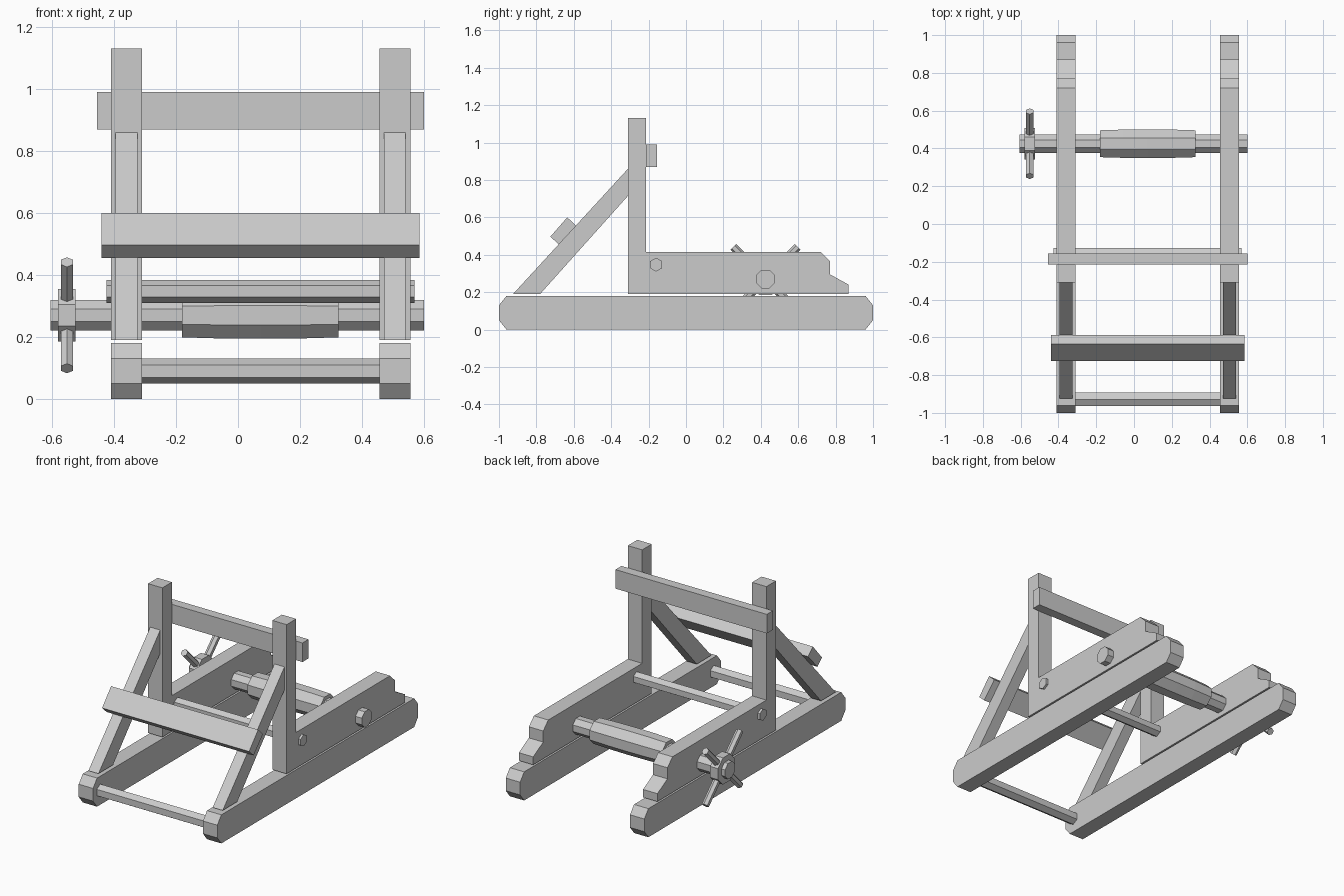
import bpy, bmesh
from math import pi, sin, cos, radians

if "Cube" in bpy.data.objects:
    bpy.data.objects.remove(bpy.data.objects["Cube"])


def loft(name, rings):
    """Closed solid through rings of points with equal counts."""
    bm = bmesh.new()
    vs = [[bm.verts.new(p) for p in ring] for ring in rings]
    n = len(vs[0])
    for a, b in zip(vs, vs[1:]):
        for i in range(n):
            j = (i + 1) % n
            bm.faces.new((a[i], a[j], b[j], b[i]))
    bm.faces.new(vs[0])
    bm.faces.new(vs[-1])
    bmesh.ops.recalc_face_normals(bm, faces=bm.faces)
    mesh = bpy.data.meshes.new(name)
    bm.to_mesh(mesh)
    bm.free()
    obj = bpy.data.objects.new(name, mesh)
    bpy.context.collection.objects.link(obj)
    return obj


def prism(name, profile, x0, x1):
    """Side (y, z) profile extruded across x."""
    return loft(name, [[(x, y, z) for y, z in profile] for x in (x0, x1)])


def turned(name, sides, y, z, stations, phase):
    """Faceted bar along x; stations are (x, corner radius)."""
    angles = [phase + 2 * pi * i / sides for i in range(sides)]
    return loft(name, [[(x, y + r * cos(a), z + r * sin(a)) for a in angles]
                       for x, r in stations])


RAIL = [(-1, .05), (-.96, 0), (.96, 0), (1, .05), (1, .13), (.96, .18), (-.96, .18), (-1, .13)]
SIDE = [(-.31, .19), (.87, .19), (.87, .24), (.77, .295), (.77, .365), (.72, .415),
        (-.215, .415), (-.215, 1.13), (-.31, 1.13)]
BRACE = [(-.925, .19), (-.78, .19), (-.31, .715), (-.31, .86)]

# Two matching side frames
for side, cx in (("left", -.36), ("right", .506)):
    prism(f"ground_rail_{side}", RAIL, cx - .05, cx + .05)
    prism(f"side_board_with_upright_{side}", SIDE, cx - .05, cx + .05)
    prism(f"diagonal_brace_{side}", BRACE, cx - .035, cx + .035)

# Cross boards
prism("front_cross_board", [(-.725, .497), (-.68, .455), (-.587, .555), (-.635, .6)], -.44, .585)
prism("top_cross_board", [(-.215, .87), (-.155, .87), (-.155, .99), (-.215, .99)], -.455, .6)

# Hexagonal tie rods
turned("front_tie_rod", 6, -.928, .09, [(-.36, .04), (.506, .04)], pi / 2)
turned("middle_tie_rod", 6, -.16, .347, [(-.425, .037), (.57, .037)], pi / 2)

# Winch axle, bulged drum and hub
Y, Z = .425, .27
turned("winch_axle", 8, Y, Z, [(-.605, .054), (.6, .054)], pi / 8)
turned("winch_drum", 8, Y, Z,
       [(-.18, .077), (-.055, .081), (.0725, .082), (.2, .081), (.325, .077)], pi / 8)
turned("winch_hub", 8, Y, Z, [(-.58, .091), (-.525, .091)], pi / 8)

# Crossed winch handles
for i, angle in enumerate((45, -45)):
    bpy.ops.mesh.primitive_cylinder_add(vertices=6, radius=.022, depth=.485,
                                        location=(-.552, Y, Z),
                                        rotation=(radians(angle), 0, 0))
    bpy.context.object.name = f"winch_handle_{i + 1}"
